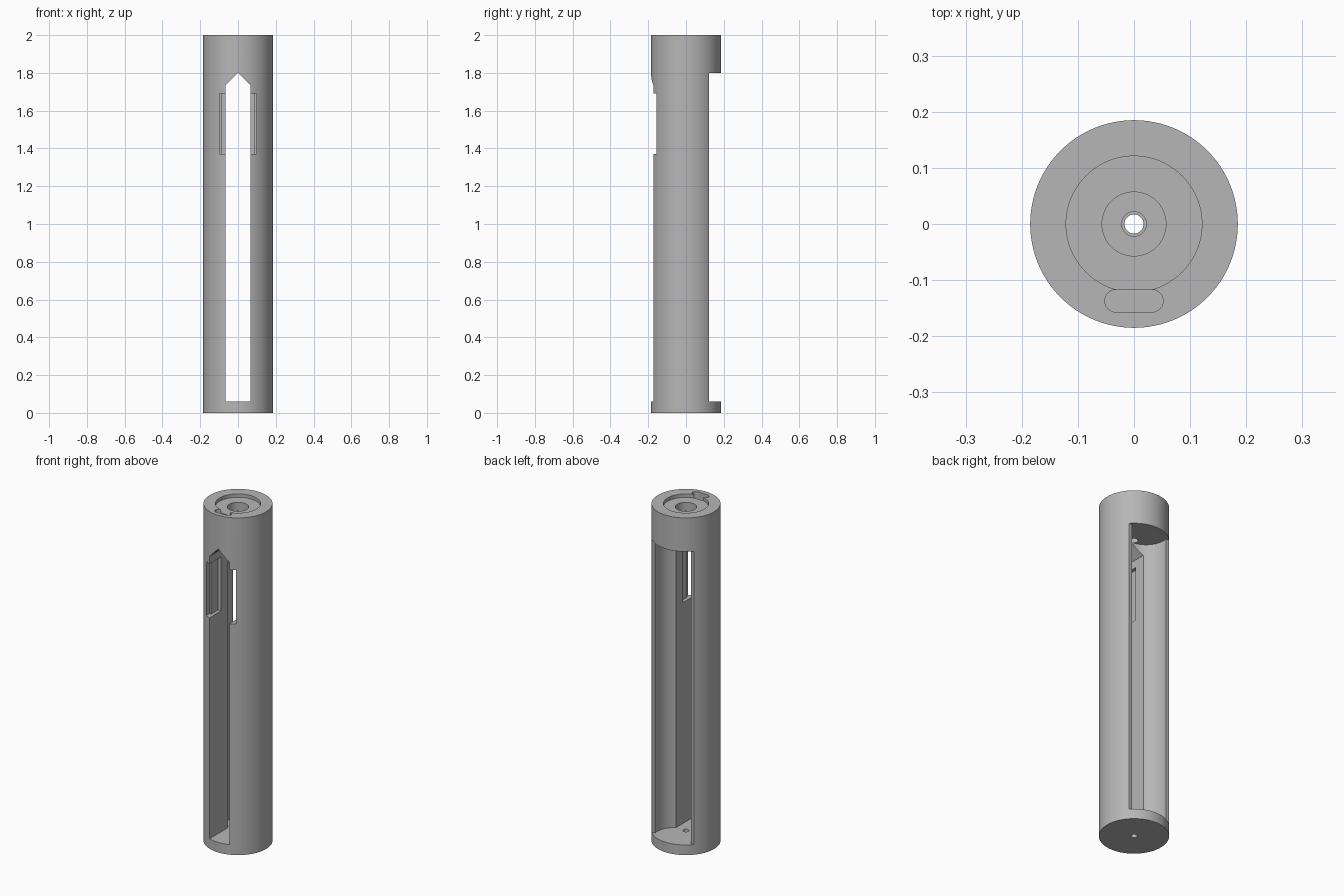
import bpy, bmesh, math
from mathutils import Vector

cube = bpy.data.objects.get("Cube")
if cube:
    bpy.data.objects.remove(cube, do_unlink=True)

RADIUS, HEIGHT = 0.185, 2.0
FLOOR, CEILING = 0.06, 1.8

grey = bpy.data.materials.new("plain_grey")
grey.use_nodes = True
colour = (0.47, 0.47, 0.47, 1)
grey.diffuse_color = colour
grey.node_tree.nodes["Principled BSDF"].inputs["Base Color"].default_value = colour


def prism(name, outline, offset):
    """Extrude a closed outline of points along an offset."""
    bm = bmesh.new()
    face = bm.faces.new([bm.verts.new(p) for p in outline])
    new = bmesh.ops.extrude_face_region(bm, geom=[face])["geom"]
    bmesh.ops.translate(bm, vec=Vector(offset),
                        verts=[v for v in new if isinstance(v, bmesh.types.BMVert)])
    bmesh.ops.recalc_face_normals(bm, faces=bm.faces)
    mesh = bpy.data.meshes.new(name)
    bm.to_mesh(mesh)
    bm.free()
    mesh.materials.append(grey)
    obj = bpy.data.objects.new(name, mesh)
    bpy.context.collection.objects.link(obj)
    return obj


def cylinder(name, r, z0, z1, y=0, sides=96):
    turn = [2 * math.pi * i / sides for i in range(sides)]
    return prism(name, [(r * math.cos(a), y + r * math.sin(a), z0) for a in turn], (0, 0, z1 - z0))


def box(name, x0, x1, y0, y1, z0, z1):
    return prism(name, [(x0, y0, z0), (x1, y0, z0), (x1, y1, z0), (x0, y1, z0)], (0, 0, z1 - z0))


def rounded_slot(name, half, r, y, z0, z1, steps=12):
    pts = []
    for side, start in ((1, -math.pi / 2), (-1, math.pi / 2)):
        for i in range(steps + 1):
            a = start + math.pi * i / steps
            pts.append((side * (half - r) + r * math.cos(a), y + r * math.sin(a), z0))
    return prism(name, pts, (0, 0, z1 - z0))


body = cylinder("tube_body", RADIUS, 0, HEIGHT, sides=128)

# Front window with a pointed top
w = 0.065
window = [(-w, -0.3, FLOOR), (w, -0.3, FLOOR), (w, -0.3, CEILING - w),
          (0, -0.3, CEILING), (-w, -0.3, CEILING - w)]

cutters = [
    # Open back and round pocket
    box("back_opening", -0.3, 0.3, 0.123, 0.3, FLOOR, CEILING),
    cylinder("round_pocket", 0.12, FLOOR, CEILING, y=0.1),
    prism("front_window", window, (0, 0.35, 0)),
    # Stepped recesses beside the window
    box("recess_outer", -0.097, 0.097, -0.3, -0.13, 1.37, 1.69),
    box("recess_inner", -0.085, 0.085, -0.2, -0.065, 1.37, 1.69),
    # Top seat, contact hole and wire channel
    cylinder("top_seat", 0.121, HEIGHT - 0.02, 2.1),
    cylinder("contact_seat", 0.057, HEIGHT - 0.07, 2.1, sides=64),
    cylinder("top_hole", 0.022, 1.7, 2.1, sides=32),
    cylinder("bottom_hole", 0.017, -0.1, 0.2, sides=32),
    rounded_slot("wire_channel", 0.052, 0.02, -0.137, 1.72, 2.1),
]

bpy.context.view_layer.objects.active = body
for cutter in cutters:
    cutter.hide_render = True
    cut = body.modifiers.new(cutter.name, "BOOLEAN")
    cut.operation = "DIFFERENCE"
    cut.solver = "EXACT"
    cut.object = cutter
    bpy.ops.object.modifier_apply(modifier=cut.name)
    bpy.data.objects.remove(cutter, do_unlink=True)

bpy.ops.object.select_all(action="DESELECT")
body.select_set(True)
bpy.ops.object.shade_smooth_by_angle(angle=math.radians(30))
